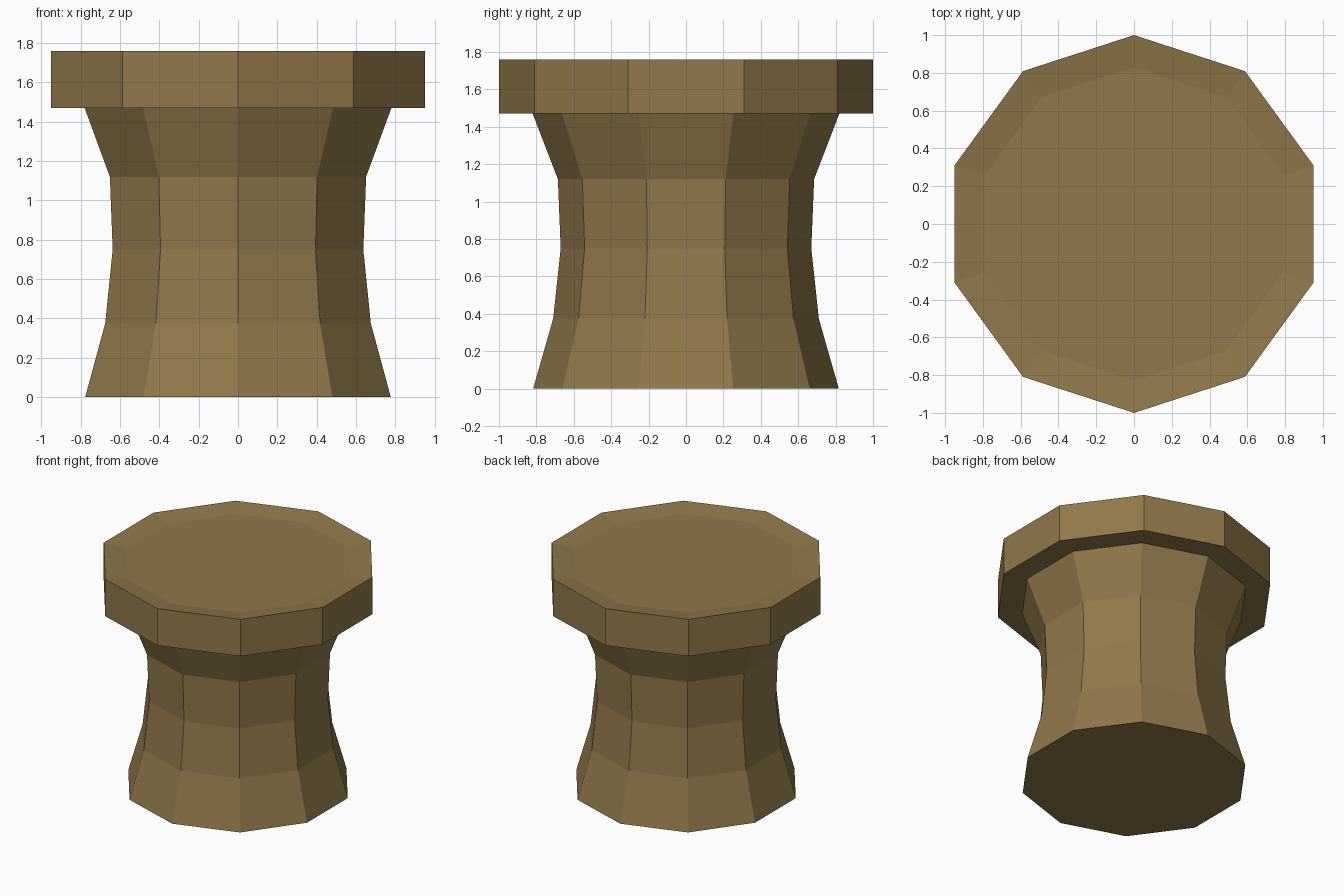
import bpy, bmesh, math

if "Cube" in bpy.data.objects:
    bpy.data.objects.remove(bpy.data.objects["Cube"])

SIDES = 10

wood = bpy.data.materials.new("olive brown wood")
wood.diffuse_color = (0.28, 0.19, 0.068, 1)
wood.use_nodes = True
wood.node_tree.nodes["Principled BSDF"].inputs["Base Color"].default_value = wood.diffuse_color


def lathe(name, profile):
    """Closed ten-sided solid from a list of (radius, z) rings, bottom to top."""
    bm = bmesh.new()
    rings = []
    for r, z in profile:
        rings.append([bm.verts.new((r * math.sin(2 * math.pi * i / SIDES),
                                    -r * math.cos(2 * math.pi * i / SIDES), z))
                      for i in range(SIDES)])
    for a, b in zip(rings, rings[1:]):
        for i in range(SIDES):
            j = (i + 1) % SIDES
            bm.faces.new((a[i], a[j], b[j], b[i]))
    bm.faces.new(rings[0][::-1])
    bm.faces.new(rings[-1])
    bmesh.ops.recalc_face_normals(bm, faces=bm.faces)
    mesh = bpy.data.meshes.new(name)
    bm.to_mesh(mesh)
    bm.free()
    mesh.materials.append(wood)
    obj = bpy.data.objects.new(name, mesh)
    bpy.context.collection.objects.link(obj)
    return obj


# One waisted pedestal with an overhanging, slightly dished slab on top
lathe("stool", [
    (0.817, 0), (0.71, 0.375), (0.67, 0.75), (0.685, 1.12), (0.82, 1.47),  # stem
    (1.0, 1.47), (1.0, 1.76),                                              # slab
    (0.83, 1.735),                                                         # dished seat
])
